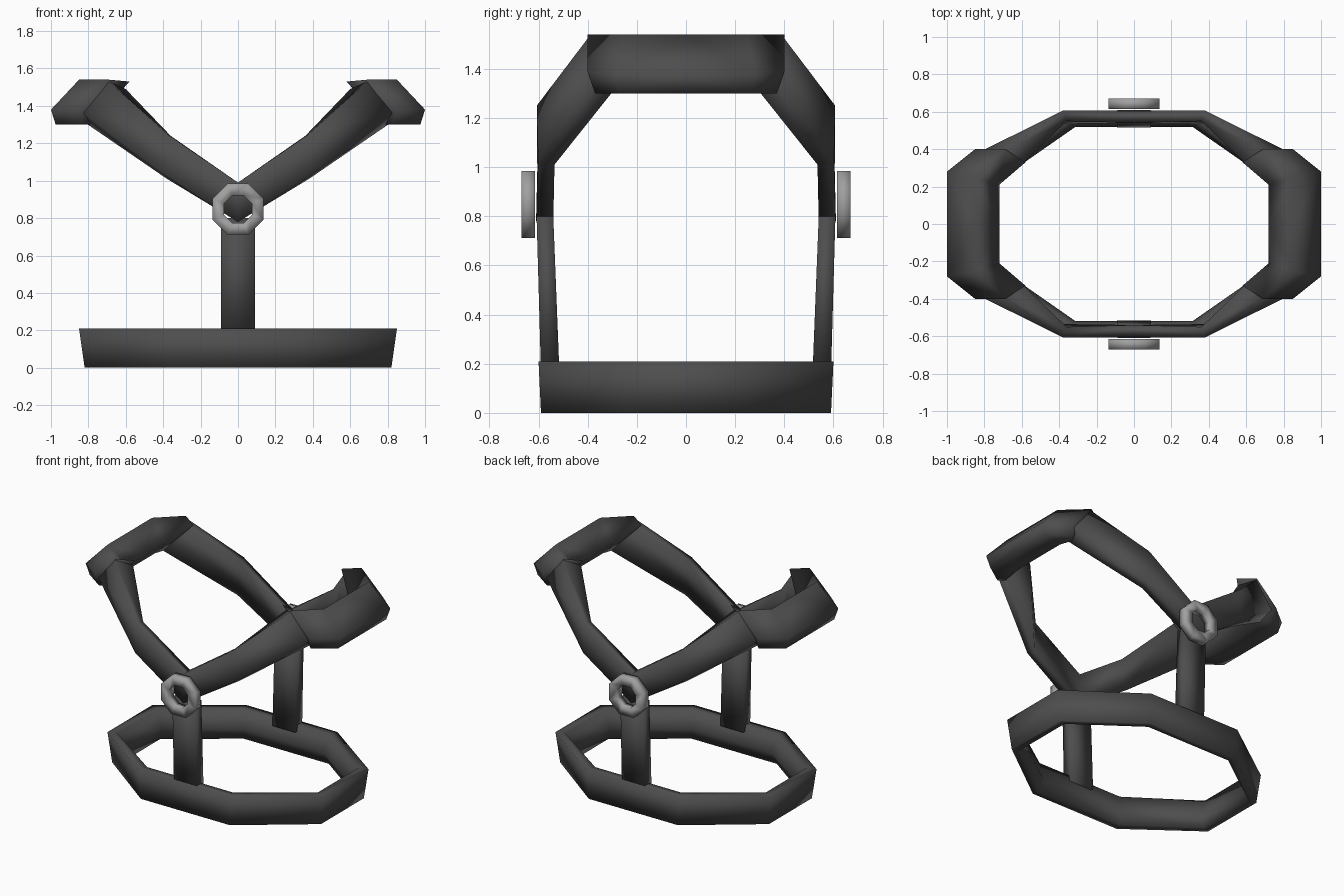
import bpy, bmesh, math

if "Cube" in bpy.data.objects:
    bpy.data.objects.remove(bpy.data.objects["Cube"])


def material(name, v):
    m = bpy.data.materials.new(name)
    m.diffuse_color = (v, v, v, 1)
    m.use_nodes = True
    m.node_tree.nodes["Principled BSDF"].inputs["Base Color"].default_value = m.diffuse_color
    return m


STRAP = material("dark_webbing", 0.075)
METAL = material("grey_metal", 0.35)


def loft(name, sections, mat, closed=False, cap_start=False, cap_end=False, mirror=(0, 0)):
    """Skin matching cross-sections into a smooth-shaded tube."""
    bm = bmesh.new()
    rows = [[bm.verts.new(p) for p in s] for s in sections]
    n = len(rows[0])
    pairs = list(zip(rows, rows[1:]))
    if closed:
        pairs.append((rows[-1], rows[0]))
    for a, b in pairs:
        for i in range(n):
            j = (i + 1) % n
            bm.faces.new((a[i], a[j], b[j], b[i]))
    if cap_start:
        bm.faces.new(rows[0])
    if cap_end:
        bm.faces.new(rows[-1])
    bmesh.ops.recalc_face_normals(bm, faces=bm.faces)
    for f in bm.faces:
        f.smooth = True
    me = bpy.data.meshes.new(name)
    bm.to_mesh(me)
    bm.free()
    me.materials.append(mat)
    ob = bpy.data.objects.new(name, me)
    bpy.context.collection.objects.link(ob)
    if any(mirror):
        mod = ob.modifiers.new("mirror", 'MIRROR')
        mod.use_axis = (bool(mirror[0]), bool(mirror[1]), False)
        mod.merge_threshold = 0.001
    return ob


# lower belt: eight-sided band, (long x, short y, short x, long y, z) per profile point
profile = [(.85, .25, .36, .60, .21), (.82, .24, .35, .59, 0),
           (.77, .225, .335, .54, 0), (.75, .215, .315, .518, .08), (.785, .23, .335, .54, .21)]
signs = [(1, 1), (-1, 1), (-1, -1), (1, -1)]
belt = []
for k, (sx, sy) in enumerate(signs):
    end = [(sx * a, sy * b, z) for a, b, c, d, z in profile]
    side = [(sx * c, sy * d, z) for a, b, c, d, z in profile]
    belt += [end, side] if k % 2 == 0 else [side, end]
loft("lower_belt", belt, STRAP, closed=True)

# upright side straps
loft("side_strap", [
    [(-.09, .515, .165), (.09, .515, .165), (.09, .59, .165), (-.09, .59, .165)],
    [(-.09, .54, .80), (.09, .54, .80), (.09, .608, .80), (-.09, .608, .80)],
], STRAP, cap_start=True, cap_end=True, mirror=(0, 1))

# V-shaped arms: quarter built, mirrored both ways
loft("shoulder_arm", [
    [(0, .605, .99), (0, .61, .78), (0, .54, .78), (0, .54, .99)],
    [(.38, .607, 1.25), (.385, .602, 1.03), (.38, .535, 1.01), (.36, .55, 1.24)],
    [(.69, .395, 1.53), (.845, .375, 1.375), (.81, .30, 1.305), (.60, .32, 1.49)],
], STRAP, cap_end=True, mirror=(1, 1))

# shoulder pads
corner = [(1, .28, 1.38), (.85, .25, 1.54), (.72, .21, 1.41), (.82, .24, 1.30), (.975, .27, 1.30)]
loft("shoulder_pad", [
    [(.85, .40, 1.385), (.69, .40, 1.54), (.58, .33, 1.53), (.79, .33, 1.30), (.83, .37, 1.30)],
    corner,
    [(x, 0, z) for x, y, z in corner],
], STRAP, cap_start=True, mirror=(1, 1))

# eight-sided metal rings at the side joints
ring = []
for i in range(8):
    a = math.radians(22.5 + 45 * i)
    ring.append([(r * math.cos(a), y, .848 + r * math.sin(a))
                 for r, y in [(.147, .615), (.147, .67), (.08, .67), (.08, .615)]])
loft("side_ring", ring, METAL, closed=True, mirror=(0, 1))
